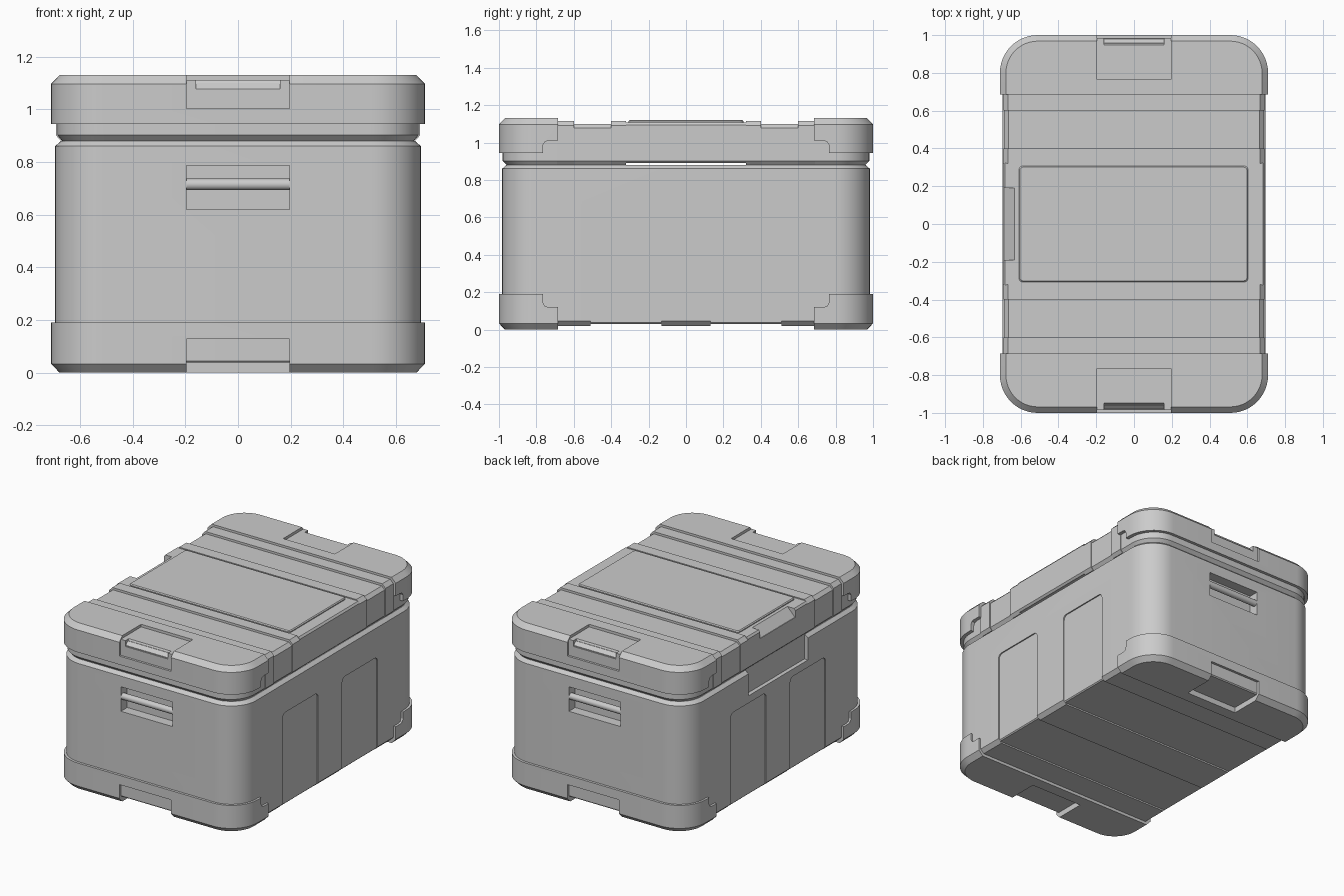
import bpy, bmesh, math

if "Cube" in bpy.data.objects:
    bpy.data.objects.remove(bpy.data.objects["Cube"])

TOP = 1.13


def finish(name, bm):
    bmesh.ops.recalc_face_normals(bm, faces=bm.faces)
    me = bpy.data.meshes.new(name)
    bm.to_mesh(me)
    bm.free()
    ob = bpy.data.objects.new(name, me)
    bpy.context.collection.objects.link(ob)
    return ob


def loft(name, rings, cx=0.0, seg=12):
    """Stack of rounded rectangles (z, half x, half y, corner radius)."""
    bm = bmesh.new()
    prev = None
    for z, hx, hy, r in rings:
        ring = []
        for k, (sx, sy) in enumerate(((1, 1), (-1, 1), (-1, -1), (1, -1))):
            for i in range(seg + 1):
                a = math.pi / 2 * (k + i / seg)
                ring.append(bm.verts.new((cx + sx * (hx - r) + r * math.cos(a),
                                          sy * (hy - r) + r * math.sin(a), z)))
        n = len(ring)
        if prev:
            for i in range(n):
                bm.faces.new((prev[i], prev[(i + 1) % n], ring[(i + 1) % n], ring[i]))
        else:
            bm.faces.new(ring)
        prev = ring
    bm.faces.new(prev)
    return finish(name, bm)


def prism(name, axis, pts, a, b):
    """Extrude (y,z) points along x, or (x,z) points along y."""
    bm = bmesh.new()
    rows = [[bm.verts.new((t, p, z) if axis == 'x' else (p, t, z)) for p, z in pts] for t in (a, b)]
    n = len(pts)
    bm.faces.new(rows[0])
    bm.faces.new(rows[1])
    for i in range(n):
        j = (i + 1) % n
        bm.faces.new((rows[0][i], rows[0][j], rows[1][j], rows[1][i]))
    return finish(name, bm)


def box(name, x0, x1, y0, y1, z0, z1):
    return prism(name, 'x', [(y0, z0), (y1, z0), (y1, z1), (y0, z1)], x0, x1)


def boolean(ob, cutter, op='DIFFERENCE'):
    m = ob.modifiers.new('cut', 'BOOLEAN')
    m.object, m.operation, m.solver = cutter, op, 'EXACT'
    bpy.context.view_layer.objects.active = ob
    bpy.ops.object.modifier_apply(modifier=m.name)
    bpy.data.objects.remove(cutter)


# Main tub and lid core
body = loft('body', [(.02, .67, .96, .16), (.045, .695, .983, .185),
                     (.86, .695, .983, .185), (.88, .672, .96, .165)])
lid = loft('lid', [(.88, .668, .958, .16), (.902, .686, .98, .18),
                   (1.078, .686, .98, .18), (1.1, .664, .958, .158)])

# Clearance gap under the lid centre and stepped opening on the left rim
boolean(lid, box('gap', -.8, .8, -.32, .32, .8, .89))
boolean(body, box('rim_notch', -.8, -.668, -.32, .32, .71, .95))

# Recessed side panels that run round the bottom
for sy in (1, -1):
    for sx in (1, -1):
        pts = [(.13, 0), (.51, 0)]
        for cy, a0 in ((.48, 0), (.16, 90)):
            pts += [(cy + .03 * math.cos(math.radians(a0 + 22.5 * i)),
                     .63 + .03 * math.sin(math.radians(a0 + 22.5 * i))) for i in range(5)]
        boolean(body, prism('panel_cut', 'x', [(sy * y, z) for y, z in pts], sx * .687, sx * .75))
    y0, y1 = sorted((sy * .13, sy * .51))
    boolean(body, box('base_cut', -.8, .8, y0, y1, 0, .03))

for s, end in ((-1, 'front'), (1, 'back')):
    def span(a, b):
        return sorted((s * a, s * b))

    # Carry handle pocket with bar, and lower finger recess
    boolean(body, box('pocket', -.195, .195, *span(.915, 1.1), .62, .787))
    boolean(body, box('finger', -.195, .195, *span(.765, 1.1), -.1, .038))
    bar = [(s * .96 + .022 * math.cos(math.tau * i / 16),
            .715 + .022 * math.sin(math.tau * i / 16)) for i in range(16)]
    prism(end + '_handle_bar', 'x', bar, -.2, .2)

    # Bumper caps at bottom and top, with stepped edges and latch recess
    for label, h, flip in (('lower', .19, False), ('upper', .185, True)):
        def fz(z):
            return TOP - z if flip else z
        cap = loft(end + '_' + label + '_bumper',
                   [(fz(0), .678, .968, .168), (fz(.033), .71, 1, .2), (fz(h), .71, 1, .2)])
        shape = [(.685, -.1), (.685, .12), (.735, .12), (.754, .125), (.765, .145),
                 (.765, .3), (1.1, .3), (1.1, -.1)]
        boolean(cap, prism('keep', 'x', [(s * y, fz(z)) for y, z in shape], -.9, .9), 'INTERSECT')
        z0, z1 = sorted((fz(-.1), fz(.127)))
        boolean(cap, box('recess', -.195, .195, *span(.765, 1.1), z0, z1))

    # Latch plate with bevelled finger grip
    plate = box(end + '_latch_plate', -.195, .195, *span(.765, .985), 1.0, 1.112)
    boolean(plate, prism('grip', 'x', [(s * .945, 1.12), (s * 1.0, 1.12), (s * 1.0, 1.072),
                                       (s * .968, 1.072)], -.16, .16))

    # Raised ribs across the lid
    for y0, y1, tag in ((.32, .4, 'inner'), (.6, .69, 'outer')):
        prism(f'{end}_{tag}_lid_rib', 'y',
              [(-.674, .882), (.674, .882), (.692, .902), (.692, 1.09), (.668, 1.115),
               (-.668, 1.115), (-.692, 1.09), (-.692, .902)], *span(y0, y1))

# Centre band of the lid with a sloped grip on the left
band = prism('lid_centre_band', 'y',
             [(-.68, .89), (.68, .89), (.692, .902), (.692, 1.095), (.682, 1.108),
              (-.682, 1.108), (-.692, 1.095), (-.692, .902)], -.322, .322)
for ob in (band, lid):
    boolean(ob, prism('slope', 'y', [(-.63, 1.11), (-.63, 1.2), (-.8, 1.2), (-.8, 1.05), (-.688, 1.05)],
                      -.19, .19))

# Raised top panel
loft('lid_top_panel', [(1.09, .607, .307, .022), (1.114, .607, .307, .022),
                       (1.12, .601, .301, .018)], cx=-.003, seg=5)

# Smooth the rounded corners, keep edges crisp
for ob in bpy.context.scene.objects:
    bpy.ops.object.select_all(action='DESELECT')
    ob.select_set(True)
    bpy.context.view_layer.objects.active = ob
    bpy.ops.object.shade_smooth_by_angle(angle=math.radians(25))
